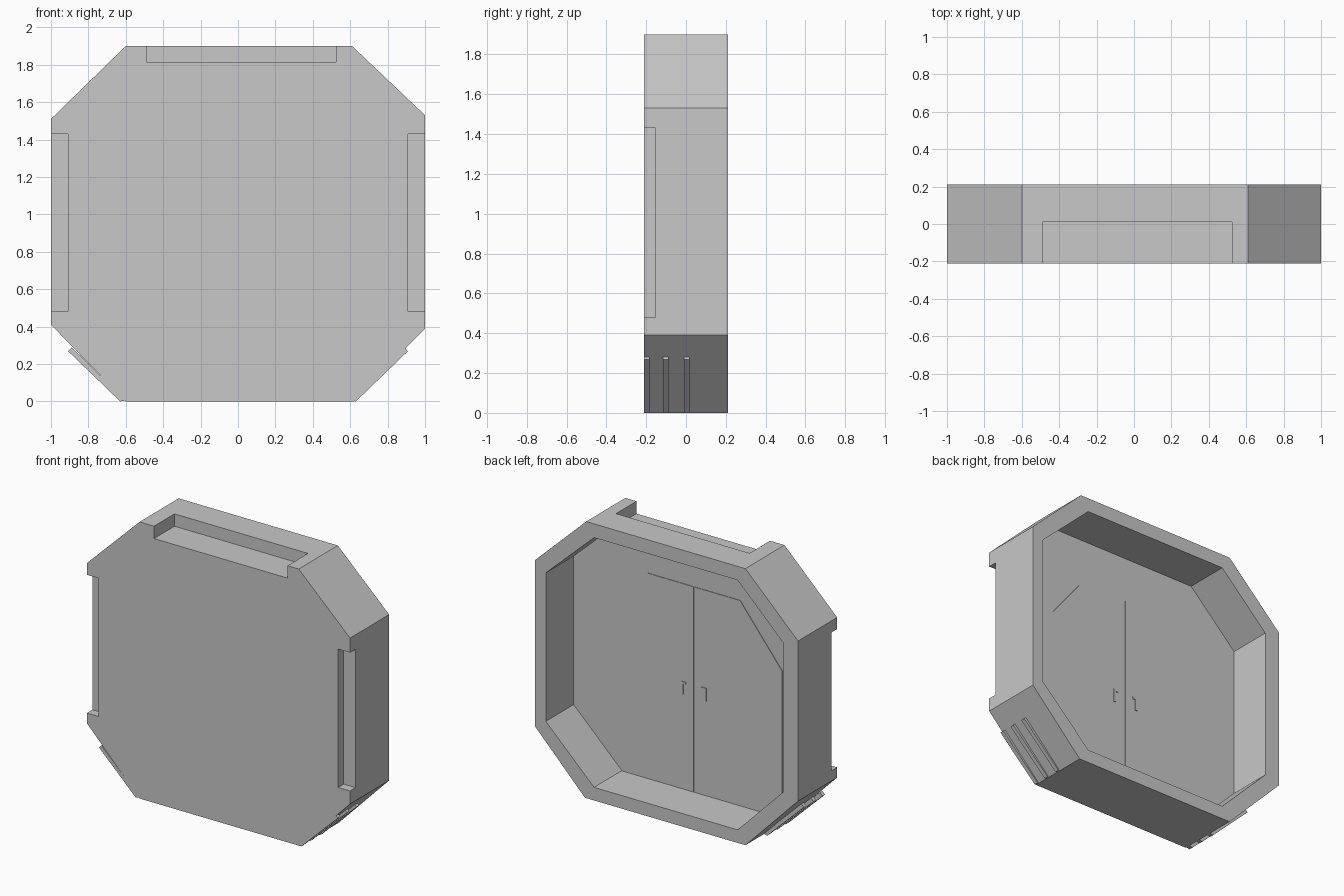
import bpy
import bmesh

cube = bpy.data.objects.get("Cube")
if cube:
    bpy.data.objects.remove(cube, do_unlink=True)

GREY = (0.58, 0.58, 0.58, 1)
grey = bpy.data.materials.new("plain grey")
grey.use_nodes = True
grey.diffuse_color = GREY
grey.node_tree.nodes["Principled BSDF"].inputs["Base Color"].default_value = GREY

FRONT, BACK = -0.212, 0.212
PANEL = -0.09        # inner face of the front wall


def prism(name, profile, y0, y1):
    """Extrude an (x, z) outline along y."""
    bm = bmesh.new()
    face = bm.faces.new([bm.verts.new((x, y0, z)) for x, z in profile])
    new = bmesh.ops.extrude_face_region(bm, geom=[face])["geom"]
    verts = [v for v in new if isinstance(v, bmesh.types.BMVert)]
    bmesh.ops.translate(bm, vec=(0, y1 - y0, 0), verts=verts)
    bmesh.ops.recalc_face_normals(bm, faces=bm.faces)
    mesh = bpy.data.meshes.new(name)
    bm.to_mesh(mesh)
    bm.free()
    mesh.materials.append(grey)
    obj = bpy.data.objects.new(name, mesh)
    bpy.context.collection.objects.link(obj)
    return obj


def box(name, x0, x1, y0, y1, z0, z1):
    return prism(name, [(x0, z0), (x1, z0), (x1, z1), (x0, z1)], y0, y1)


def carve(obj, cutters):
    """Subtract the cutters, bake the result and remove them."""
    for cutter in cutters:
        cutter.hide_render = True
        mod = obj.modifiers.new("cut", "BOOLEAN")
        mod.operation = "DIFFERENCE"
        mod.solver = "EXACT"
        mod.object = cutter
    graph = bpy.context.evaluated_depsgraph_get()
    mesh = bpy.data.meshes.new_from_object(obj.evaluated_get(graph))
    obj.modifiers.clear()
    obj.data = mesh
    for cutter in cutters:
        bpy.data.objects.remove(cutter, do_unlink=True)


# Octagonal housing, hollow from the back
housing = prism("octagonal_housing", [
    (-0.6, 0), (0.62, 0), (1, 0.39), (1, 1.53),
    (0.61, 1.9), (-0.6, 1.9), (-1, 1.51), (-1, 0.41)], FRONT, BACK)
hollow = prism("hollow_cutter", [
    (-0.54, 0.09), (0.55, 0.09), (0.917, 0.445), (0.917, 1.465),
    (0.55, 1.805), (-0.54, 1.805), (-0.89, 1.465), (-0.89, 0.445)],
    PANEL, BACK + 0.1)

# Recesses in the top edge and both sides
top_recess = box("top_cutter", -0.49, 0.525, FRONT - 0.1, 0.01, 1.815, 2.0)
side_recesses = [
    box("side_cutter", min(s * 0.91, s * 1.1), max(s * 0.91, s * 1.1),
        FRONT - 0.1, -0.152, 0.48, 1.43) for s in (-1, 1)]
carve(housing, [hollow, top_recess] + side_recesses)

# Raised ribs on the lower slopes
for side, s in (("right", -1), ("left", 1)):
    for i, y in enumerate((FRONT, -0.115, -0.01)):
        outline = [(0.60, 0.005), (0.63, 0.0), (0.908, 0.268), (0.888, 0.288)]
        prism(f"{side}_rib_{i + 1}", [(s * x, z) for x, z in outline],
              y, y + 0.028)

# Double door on the inner face, with a narrow gap between the leaves
for side, s in (("right", -1), ("left", 1)):
    leaf = [(0.004, 0.085), (0.54, 0.085), (0.67, 0.21),
            (0.67, 1.1), (0.35, 1.5), (0.004, 1.5)]
    prism(f"{side}_door_leaf", [(s * x, z) for x, z in leaf],
          PANEL - 0.005, PANEL + 0.004)
    # Small hooked handle
    hook = [(0.08, 0.74), (0.095, 0.74), (0.095, 0.83),
            (0.06, 0.83), (0.06, 0.815), (0.08, 0.815)]
    prism(f"{side}_handle", [(s * x, z) for x, z in hook],
          PANEL, PANEL + 0.01)
